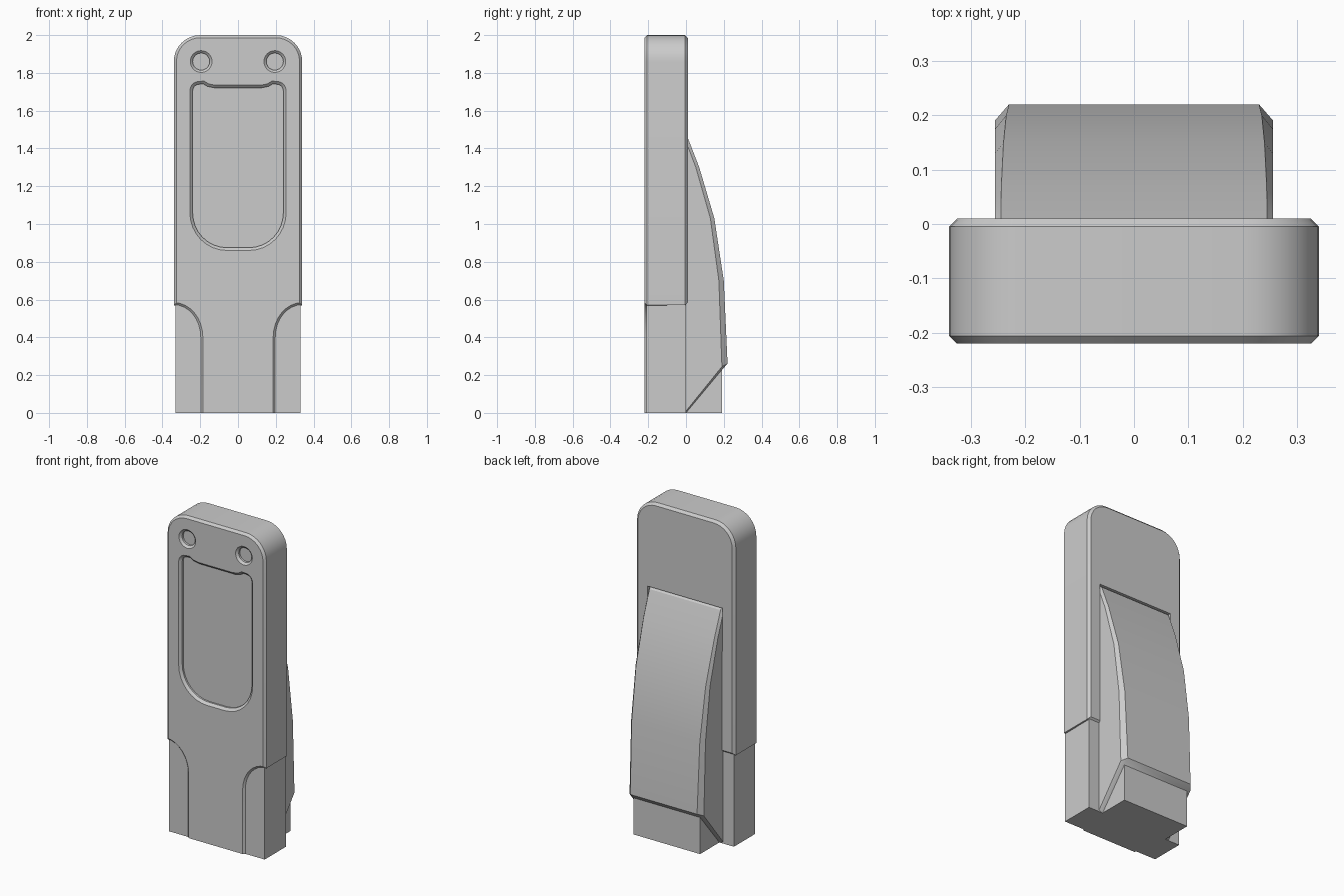
import bpy, bmesh, math
from mathutils import Vector

if "Cube" in bpy.data.objects:
    bpy.data.objects.remove(bpy.data.objects["Cube"])


def loft(name, rings):
    """Closed solid through equal-length rings of 3D points."""
    bm = bmesh.new()
    vs = [[bm.verts.new(p) for p in r] for r in rings]
    n = len(rings[0])
    for a, b in zip(vs, vs[1:]):
        for i in range(n):
            j = (i + 1) % n
            bm.faces.new((a[i], a[j], b[j], b[i]))
    bm.faces.new(vs[0])
    bm.faces.new(vs[-1])
    bmesh.ops.recalc_face_normals(bm, faces=bm.faces)
    me = bpy.data.meshes.new(name)
    bm.to_mesh(me)
    bm.free()
    ob = bpy.data.objects.new(name, me)
    bpy.context.collection.objects.link(ob)
    return ob


def box(name, x, y0, y1, z0, z1):
    return loft(name, [[(-x, y, z0), (x, y, z0), (x, y, z1), (-x, y, z1)] for y in (y0, y1)])


def arc(cx, cz, rx, rz, a0, a1, n=8):
    return [(cx + rx * math.cos(math.radians(a0 + (a1 - a0) * i / n)),
             cz + rz * math.sin(math.radians(a0 + (a1 - a0) * i / n))) for i in range(n + 1)]


def mirrored(half):
    return half + [(-x, z) for x, z in reversed(half)]


def inset(pts, d):
    """Offset a counter-clockwise outline inwards, keeping base points on the ground."""
    out, n = [], len(pts)
    for i, p in enumerate(pts):
        a, p0, b = Vector(pts[i - 1]), Vector(p), Vector(pts[(i + 1) % n])
        e, f = (p0 - a).normalized(), (b - p0).normalized()
        m = Vector((-e.y - f.y, e.x + f.x)).normalized()
        k = d / max(0.4, m.dot(Vector((-e.y, e.x))))
        out.append((p[0] + m.x * k, 0 if p[1] == 0 else p[1] + m.y * k))
    return out


def layers(name, outline, steps):
    """Extrude an x-z outline along y; steps are (y, inset)."""
    return loft(name, [[(x, y, z) for x, z in (inset(outline, d) if d else outline)] for y, d in steps])


def boolean(ob, other, op):
    m = ob.modifiers.new(op, 'BOOLEAN')
    m.operation, m.object, m.solver = op, other, 'EXACT'
    bpy.context.view_layer.objects.active = ob
    bpy.ops.object.modifier_apply(modifier=m.name)
    bpy.data.objects.remove(other)


# Body: front shell with flared tongue, back shell, narrower lower block
corner = arc(0.20, 1.86, 0.14, 0.14, 0, 90)
flare = arc(0.34, 0.40, 0.14, 0.17, 180, 90)
body = layers("body", mirrored([(0.20, 0)] + flare + corner), [(-0.22, 0.014), (-0.206, 0), (-0.1, 0)])
back = layers("back_shell", mirrored([(0.34, 0.57)] + corner), [(-0.12, 0), (-0.005, 0), (0.01, 0.015)])
boolean(body, back, 'UNION')
boolean(body, box("lower_block", 0.33, -0.209, 0.0, 0, 0.7), 'UNION')

# Slot at the top of the clip
boolean(body, box("slot_cutter", 0.258, -0.03, 0.1, 1.2, 1.47), 'DIFFERENCE')

# Front pocket with a dipped upper edge
pocket = mirrored(arc(0.06, 1.06, 0.195, 0.2, -90, 0)
                  + arc(0.205, 1.705, 0.05, 0.05, 0, 90, 5)
                  + [(0.18, 1.757), (0.155, 1.742), (0.12, 1.735)])
boolean(body, layers("pocket_cutter", pocket,
                     [(-0.25, 0), (-0.2201, 0), (-0.206, 0.015), (-0.195, 0.015)]), 'DIFFERENCE')

# Two countersunk dimples
for s in (-1, 1):
    ring = arc(0.195 * s, 1.86, 0.058, 0.058, 0, 360, 24)[:-1]
    boolean(body, layers("dimple_cutter", ring,
                         [(-0.25, 0), (-0.2201, 0), (-0.208, 0.013), (-0.195, 0.013)]), 'DIFFERENCE')

# Curved rear clip: stations (z, back y, back half width, chamfer depth)
half = 0.256
rings = []
for z, y, xb, c in [(1.468, -0.005, 0.245, 0.015), (1.455, 0.01, 0.245, 0.017), (1.30, 0.07, 0.244, 0.018),
                    (1.03, 0.15, 0.24, 0.021), (0.70, 0.20, 0.235, 0.026), (0.26, 0.22, 0.23, 0.03)]:
    right = [(half, -0.05, z), (half, y - c, z), (xb, y, z)]
    if z == 0.26:
        right = [(half, -0.008, 0), (half, 0.19, 0.245), (xb, 0.22, z)]
    rings.append(right + [(-x, yy, zz) for x, yy, zz in reversed(right)])
# Underside lip
right = [(0.232, 0.0, 0), (0.23, 0.19, 0.228), (0.23, 0.192, 0.23)]
rings.append(right + [(-x, yy, zz) for x, yy, zz in reversed(right)])
clip = loft("rear_clip", rings)

# Foot block below the clip
foot = box("clip_foot", 0.23, -0.05, 0.19, 0, 0.24)

for ob in (body, clip, foot):
    bpy.ops.object.select_all(action='DESELECT')
    ob.select_set(True)
    bpy.context.view_layer.objects.active = ob
    bpy.ops.object.shade_smooth_by_angle(angle=math.radians(25))
